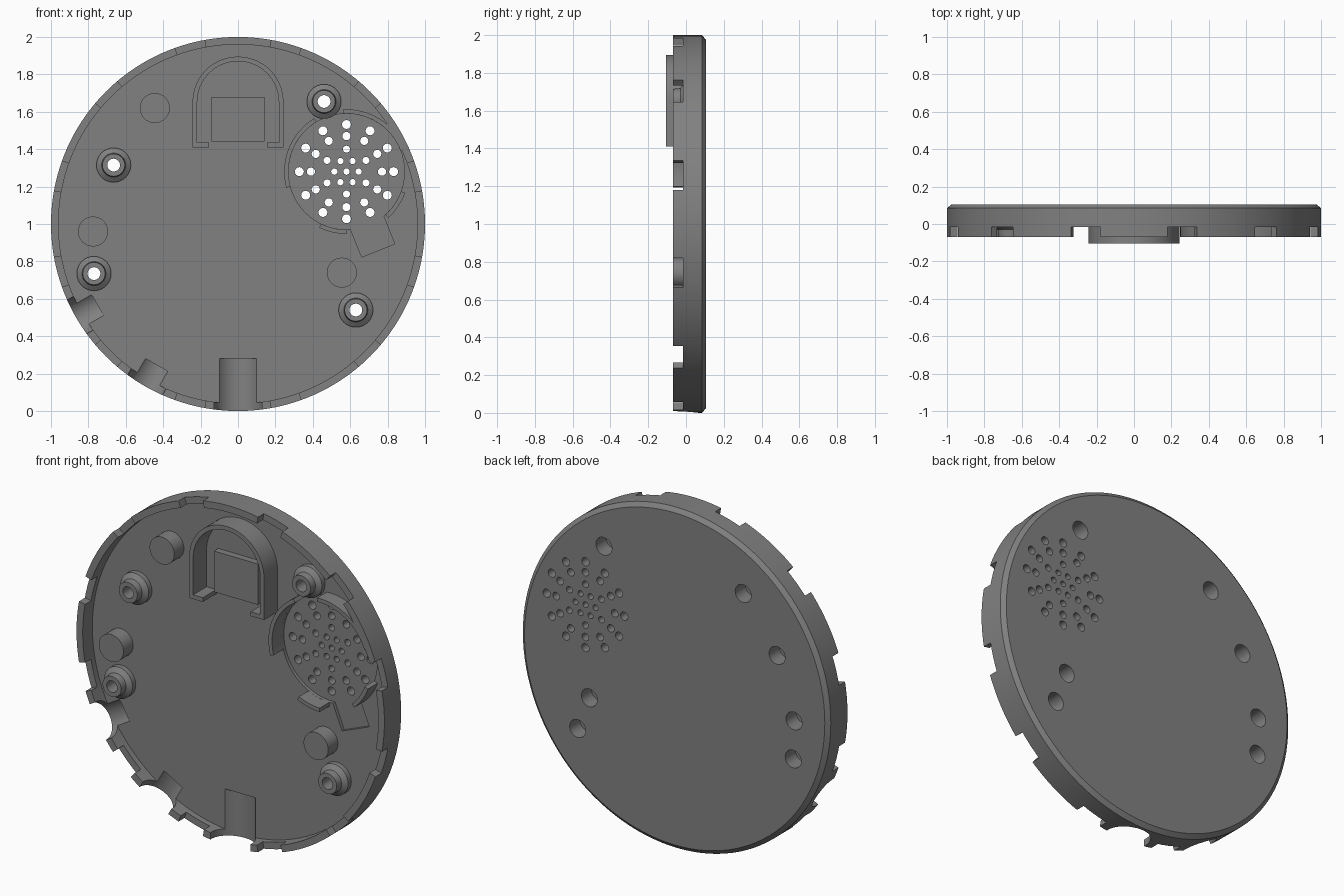
import bpy, bmesh, math
from mathutils import Matrix, Vector

if "Cube" in bpy.data.objects:
    bpy.data.objects.remove(bpy.data.objects["Cube"])

FRONT, FLOOR, BACK = -0.07, 0.02, 0.105
grey = bpy.data.materials.new("mid grey")
grey.diffuse_color = (0.22, 0.22, 0.22, 1)
grey.use_nodes = True
grey.node_tree.nodes["Principled BSDF"].inputs["Base Color"].default_value = grey.diffuse_color


def finish(name, bm):
    bmesh.ops.remove_doubles(bm, verts=bm.verts, dist=1e-5)
    bmesh.ops.recalc_face_normals(bm, faces=bm.faces)
    me = bpy.data.meshes.new(name)
    bm.to_mesh(me)
    bm.free()
    me.materials.append(grey)
    ob = bpy.data.objects.new(name, me)
    bpy.context.collection.objects.link(ob)
    return ob


def smooth(ob):
    bpy.ops.object.select_all(action='DESELECT')
    ob.select_set(True)
    bpy.context.view_layer.objects.active = ob
    bpy.ops.object.shade_smooth_by_angle(angle=math.radians(30))


def lathe(bm, profile, x, z, a0=0, a1=360, n=48):
    """Sweep a closed (radius, y) profile about an axis along y."""
    full = a1 - a0 >= 360
    rings = []
    for i in range(n if full else n + 1):
        a = math.radians(a0 + (a1 - a0) * i / n)
        rings.append([bm.verts.new((x + r * math.cos(a), y, z + r * math.sin(a)))
                      for r, y in profile])
    pairs = list(zip(rings, rings[1:]))
    if full:
        pairs.append((rings[-1], rings[0]))
    k = len(profile)
    for p, q in pairs:
        for j in range(k):
            if profile[j][0] == 0 and profile[(j + 1) % k][0] == 0:
                continue
            if profile[j][0] == 0:
                bm.faces.new((p[j], q[(j + 1) % k], p[(j + 1) % k]))
            elif profile[(j + 1) % k][0] == 0:
                bm.faces.new((p[j], q[j], p[(j + 1) % k]))
            else:
                bm.faces.new((p[j], q[j], q[(j + 1) % k], p[(j + 1) % k]))
    if not full:
        bm.faces.new(rings[0])
        bm.faces.new(rings[-1])


def rod(bm, x, z, r, y0, y1, n=24):
    lathe(bm, [(0, y0), (r, y0), (r, y1), (0, y1)], x, z, n=n)


def box(bm, centre, size, angle=0):
    m = (Matrix.Translation(centre) @ Matrix.Rotation(-math.radians(angle), 4, 'Y')
         @ Matrix.Diagonal((*size, 1)))
    bmesh.ops.create_cube(bm, size=1, matrix=m)


def cut(ob, bm):
    tool = finish("cutter", bm)
    tool.hide_render = True
    mod = ob.modifiers.new("cut", 'BOOLEAN')
    mod.operation, mod.solver, mod.object = 'DIFFERENCE', 'EXACT', tool
    bpy.context.view_layer.objects.active = ob
    bpy.ops.object.modifier_apply(modifier=mod.name)
    bpy.data.objects.remove(tool)


POSTS = [(0.46, 1.655), (-0.665, 1.315), (-0.77, 0.735), (0.63, 0.54)]
PEGS = [(-0.445, 1.62), (-0.775, 0.96), (0.555, 0.74)]
SX, SZ = 0.58, 1.28

# round shell: back plate with chamfer and a thin rim
bm = bmesh.new()
lathe(bm, [(0, BACK), (0.975, BACK), (1, 0.085), (1, FRONT), (0.96, FRONT),
           (0.96, FLOOR), (0, FLOOR)], 0, 1, n=120)
shell = finish("shell", bm)

# speaker recess, then connector recess
bm = bmesh.new()
rod(bm, SX, SZ, 0.31, -0.01, 0.04, 64)
cut(shell, bm)
bm = bmesh.new()
box(bm, (0.705, 0.015, 0.97), (0.19, 0.05, 0.24), 22)
cut(shell, bm)

# rim notches and rounded cable grooves
bm = bmesh.new()
for k in range(12):
    lathe(bm, [(0.93, -0.1), (1.05, -0.1), (1.05, -0.015), (0.93, -0.015)],
          0, 1, 10.3 + 30 * k, 19.7 + 30 * k, 4)
for ang, r, inner in ((210, 0.105, 0.867), (240, 0.108, 0.87), (270, 0.13, 0.72)):
    a = math.radians(ang)
    d = Vector((math.cos(a), 0, math.sin(a)))
    mid = d * (inner + 1.15) / 2 + Vector((0, -0.063, 1))
    m = Matrix.Translation(mid) @ d.to_track_quat('Z', 'Y').to_matrix().to_4x4()
    bmesh.ops.create_cone(bm, cap_ends=True, segments=48, radius1=r, radius2=r,
                          depth=1.15 - inner, matrix=m)
cut(shell, bm)

# speaker holes and screw holes
bm = bmesh.new()
rod(bm, SX, SZ, 0.017, -0.1, 0.2, 16)
for count, start, dist, r in ((6, 0, 0.065, 0.017), (6, 30, 0.12, 0.019),
                              (12, 0, 0.19, 0.022), (12, 0, 0.252, 0.024)):
    for i in range(count):
        a = math.radians(start + 360 * i / count)
        rod(bm, SX + dist * math.cos(a), SZ + dist * math.sin(a), r, -0.1, 0.2, 16)
for x, z in POSTS + PEGS:
    rod(bm, x, z, 0.052, -0.1, 0.2, 48)
cut(shell, bm)
smooth(shell)

# stepped hollow screw posts
for i, (x, z) in enumerate(POSTS):
    bm = bmesh.new()
    lathe(bm, [(0.052, 0.03), (0.092, 0.03), (0.092, -0.01), (0.064, -0.03), (0.06, FRONT),
               (0.034, FRONT), (0.034, 0.01), (0.052, 0.01)], x, z)
    smooth(finish(f"screw_post_{i + 1}", bm))

# closed pegs, hollow from behind
for i, (x, z) in enumerate(PEGS):
    bm = bmesh.new()
    lathe(bm, [(0, FRONT), (0.08, FRONT), (0.08, 0.03), (0.052, 0.03), (0.052, 0.01),
               (0.034, 0.01), (0.034, -0.05), (0, -0.05)], x, z)
    smooth(finish(f"peg_{i + 1}", bm))

# broken wall around the speaker
for i, (a0, a1) in enumerate(((121, 195), (21, 93), (-48, -20), (244, 270))):
    bm = bmesh.new()
    lathe(bm, [(0.31, FRONT), (0.333, FRONT), (0.333, 0.03), (0.31, 0.03)], SX, SZ, a0, a1, 20)
    smooth(finish(f"speaker_wall_{i + 1}", bm))

# arched holder with inward feet
outer, inner = [], []
for i in range(33):
    a = math.pi * i / 32
    c, s = math.cos(a), math.sin(a)
    outer.append((0.243 * c, 1.652 + 0.243 * s))
    inner.append((0.218 * c, 1.652 + 0.218 * s))
loop = ([(0.155, 1.435), (0.155, 1.41), (0.243, 1.41)] + outer
        + [(-0.243, 1.41), (-0.155, 1.41), (-0.155, 1.435), (-0.218, 1.435)]
        + inner[::-1] + [(0.218, 1.435)])
bm = bmesh.new()
face = bm.faces.new([bm.verts.new((x, -0.105, z)) for x, z in loop])
ext = bmesh.ops.extrude_face_region(bm, geom=[face], use_keep_orig=True)
bmesh.ops.translate(bm, vec=(0, 0.13, 0),
                    verts=[v for v in ext["geom"] if isinstance(v, bmesh.types.BMVert)])
smooth(finish("arch_holder", bm))

# raised pad inside the arch
bm = bmesh.new()
box(bm, (0, 0.003, 1.56), (0.285, 0.046, 0.24))
finish("arch_pad", bm)
